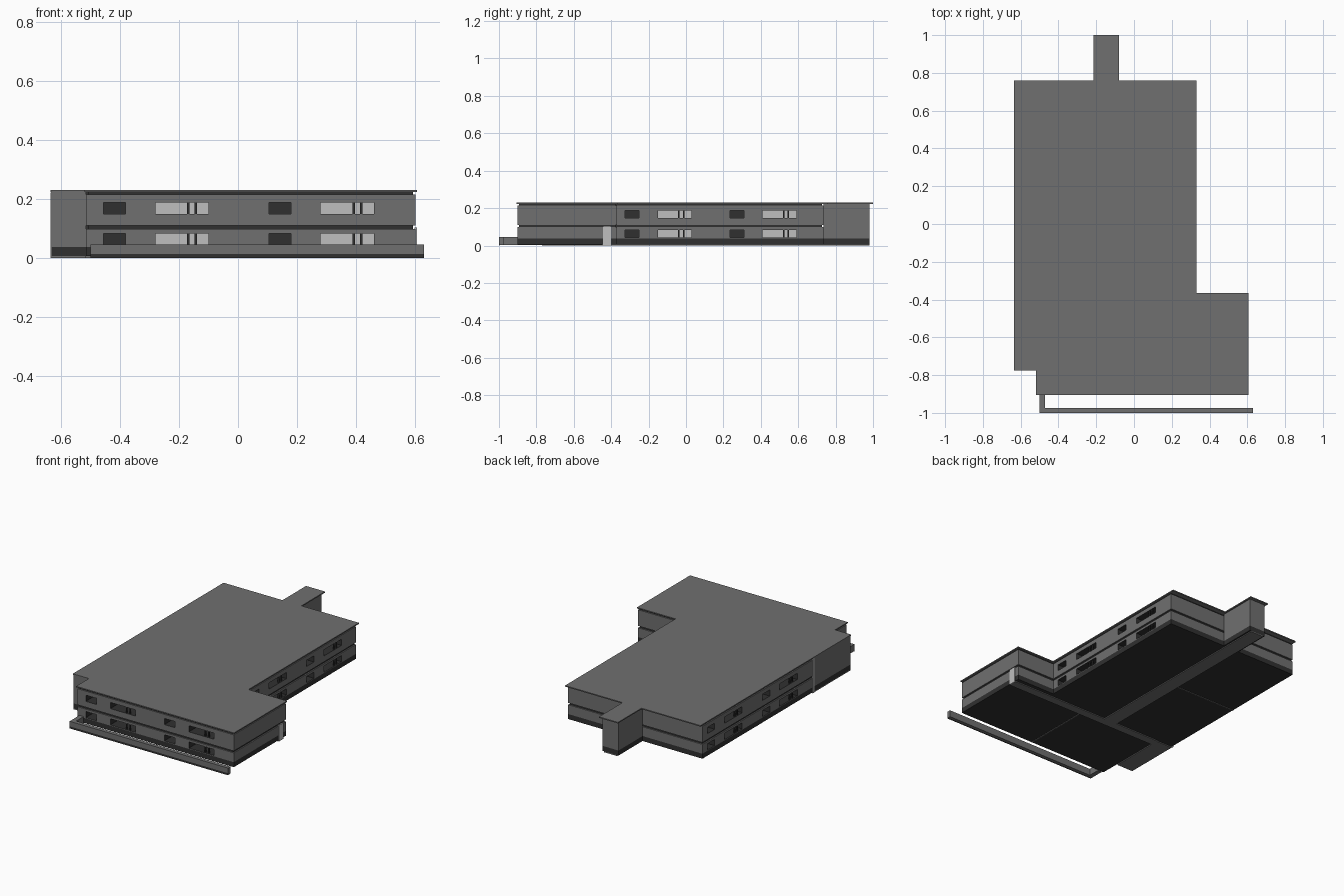
import bpy, bmesh
from mathutils import Vector

if "Cube" in bpy.data.objects:
    bpy.data.objects.remove(bpy.data.objects["Cube"])


def material(name, v):
    m = bpy.data.materials.new(name)
    m.diffuse_color = (v, v, v, 1)
    m.use_nodes = True
    m.node_tree.nodes["Principled BSDF"].inputs["Base Color"].default_value = m.diffuse_color
    return m


GREY = material("wall grey", 0.16)
DARK = material("dark grey", 0.03)
LIGHT = material("light grey", 0.52)
MATS = [GREY, DARK, LIGHT]


def finish(name, bm, mats):
    bmesh.ops.recalc_face_normals(bm, faces=bm.faces)
    me = bpy.data.meshes.new(name)
    bm.to_mesh(me)
    bm.free()
    for m in mats:
        me.materials.append(m)
    ob = bpy.data.objects.new(name, me)
    bpy.context.collection.objects.link(ob)
    return ob


def prism(name, outline, z0, z1, mats):
    bm = bmesh.new()
    face = bm.faces.new([bm.verts.new((x, y, z0)) for x, y in outline])
    ext = bmesh.ops.extrude_face_region(bm, geom=[face])["geom"]
    up = [g for g in ext if isinstance(g, bmesh.types.BMVert)]
    bmesh.ops.translate(bm, verts=up, vec=(0, 0, z1 - z0))
    # the starting face is the underside, keep it closed
    if len([f for f in bm.faces if all(abs(v.co.z - z0) < 1e-6 for v in f.verts)]) == 0:
        bm.faces.new([v for v in bm.verts if v not in up])
    return finish(name, bm, mats)


def rect(x0, x1, y0, y1):
    return [(x0, y0), (x1, y0), (x1, y1), (x0, y1)]


def box(name, x0, x1, y0, y1, z0, z1, mat):
    return prism(name, rect(x0, x1, y0, y1), z0, z1, [mat])


def inset(outline, d):
    """Move a counter-clockwise square-cornered outline inwards."""
    out = []
    for i, p in enumerate(outline):
        p = Vector(p)
        a = (p - Vector(outline[i - 1])).normalized()
        b = (Vector(outline[(i + 1) % len(outline)]) - p).normalized()
        n = Vector((-a.y, a.x)) + Vector((-b.y, b.x))
        out.append(tuple(p + n * d))
    return out


# Plan outlines
BODY = [(-0.515, -0.9), (0.6, -0.9), (0.6, -0.37), (0.325, -0.37),
        (0.325, 0.735), (-0.632, 0.735), (-0.632, -0.4), (-0.515, -0.4)]
ROOF = [(-0.52, -0.905), (0.605, -0.905), (0.605, -0.365), (0.33, -0.365),
        (0.33, 0.76), (-0.08, 0.76), (-0.08, 1.0), (-0.215, 1.0),
        (-0.215, 0.76), (-0.635, 0.76), (-0.635, -0.775), (-0.52, -0.775)]
LOBBY = (-0.632, -0.515, -0.77, -0.4)
STUB = (-0.205, -0.09, 0.735, 0.98)

# Windows: wall key, start, end, glazed (wide) or plain dark (small)
WINDOWS = []
for wall, base, sign in (("front", -0.455, 1), ("right", -0.325, 1), ("left", 0.685, -1)):
    for off in (0, 0.56):
        for a, b, glazed in ((0, 0.075, False), (0.175, 0.355, True)):
            WINDOWS.append((wall, base + sign * (off + a), base + sign * (off + b), glazed))

INWARD = {"front": Vector((0, 1, 0)), "right": Vector((-1, 0, 0)), "left": Vector((1, 0, 0))}


def wall_rect(wall, a, b, d0, d1):
    """Plan rectangle spanning a..b along the wall, d0..d1 deep into it."""
    a, b = min(a, b), max(a, b)
    if wall == "front":
        return rect(a, b, -0.9 + d0, -0.9 + d1)
    if wall == "right":
        return rect(0.325 - d1, 0.325 - d0, a, b)
    return rect(-0.632 + d0, -0.632 + d1, a, b)


def storey(name, z0, z1, w0, w1):
    ob = prism(name, BODY, z0, z1, MATS)
    for wall, a, b, glazed in WINDOWS:
        # deep dark pocket with a light back for glazed windows
        cut = prism("window_cutter", wall_rect(wall, a, b, -0.02, 0.08), w0, w1, MATS)
        cut.hide_render = True
        for p in cut.data.polygons:
            is_back = p.normal.dot(INWARD[wall]) > 0.9
            p.material_index = 2 if (is_back and glazed) else 1
        mod = ob.modifiers.new("window", 'BOOLEAN')
        mod.operation = 'DIFFERENCE'
        mod.solver = 'EXACT'
        mod.object = cut
        bpy.context.view_layer.objects.active = ob
        bpy.ops.object.modifier_apply(modifier=mod.name)
        bpy.data.objects.remove(cut, do_unlink=True)
        if glazed:  # mullions
            for t in (0.62, 0.76):
                m = a + (b - a) * t
                prism("mullion", wall_rect(wall, m - 0.004, m + 0.004, 0.004, 0.012), w0, w1, [DARK])


# Storeys with recessed dark slab strips, on a dark plinth
prism("plinth", BODY, 0.006, 0.038, [DARK])
storey("lower_storey", 0.038, 0.098, 0.043, 0.083)
prism("floor_strip", inset(BODY, 0.008), 0.098, 0.11, [DARK])
storey("upper_storey", 0.11, 0.214, 0.148, 0.188)
prism("eaves_strip", inset(BODY, 0.008), 0.214, 0.223, [DARK])
prism("roof", ROOF, 0.223, 0.23, [GREY])

# Entrance lobby and rear stair block
for name, r in (("lobby", LOBBY), ("stair_block", STUB)):
    box(name + "_plinth", *r, 0.006, 0.038, DARK)
    box(name, *r, 0.038, 0.223, GREY)

# Corridor floors visible from below
box("lobby_floor", *LOBBY, 0.0, 0.006, GREY)
box("cross_corridor_floor", -0.515, 0.6, -0.45, -0.395, 0.0, 0.006, GREY)
box("long_corridor_floor", -0.195, -0.1, -0.395, 0.98, 0.0, 0.006, GREY)
box("left_floor_joint", -0.632, -0.195, 0.173, 0.179, 0.003, 0.006, GREY)
box("front_floor_joint", 0.047, 0.053, -0.9, -0.45, 0.003, 0.006, GREY)

# Side doors at the corridor ends
box("right_door", 0.597, 0.605, -0.445, -0.4, 0.0, 0.103, LIGHT)
box("left_door", -0.635, -0.63, -0.4, -0.385, 0.0, 0.222, LIGHT)

# Low garden wall along the front, with a dark foot strip
box("garden_wall", -0.5, 0.63, -0.997, -0.975, 0.002, 0.046, GREY)
box("garden_wall_return", -0.5, -0.47, -0.975, -0.9, 0.002, 0.046, GREY)
box("garden_wall_face", -0.5, 0.63, -1.0, -0.997, 0.013, 0.046, GREY)
box("garden_wall_foot", -0.5, 0.63, -1.0, -0.997, 0.0, 0.013, DARK)
